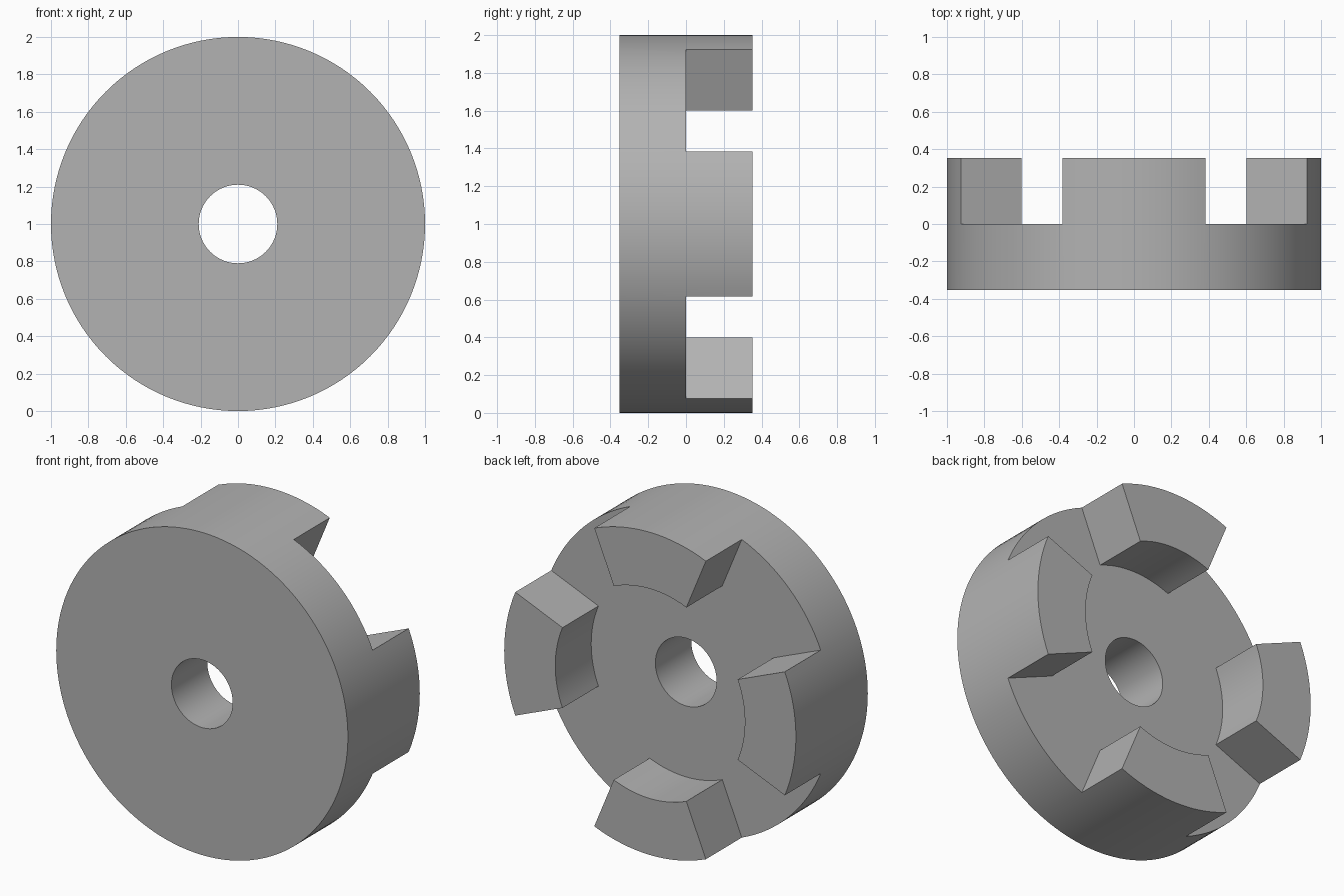
import bpy
import bmesh
from math import atan2, hypot, pi, radians
from mathutils import Matrix, Vector

cube = bpy.data.objects.get("Cube")
if cube:
    bpy.data.objects.remove(cube, do_unlink=True)

BORE_R, JAW_R, OUTER_R = 0.21, 0.65, 1.0
HALF_DEPTH = 0.352
SEGMENTS = 128
JAWS = 4
JAW_HALF_ANGLE = radians(22.5)

# One plain grey material
grey = bpy.data.materials.new("grey_metal")
colour = (0.45, 0.45, 0.45, 1.0)
grey.diffuse_color = colour
grey.use_nodes = True
grey.node_tree.nodes["Principled BSDF"].inputs["Base Color"].default_value = colour

bm = bmesh.new()

# Disc with a central bore: a closed profile spun about the y axis
profile = [(BORE_R, -HALF_DEPTH), (OUTER_R, -HALF_DEPTH),
           (OUTER_R, 0), (JAW_R, 0), (BORE_R, 0)]
verts = [bm.verts.new((r, y, 0)) for r, y in profile]
edges = [bm.edges.new((v, verts[(i + 1) % len(verts)])) for i, v in enumerate(verts)]
bmesh.ops.spin(bm, geom=verts + edges, cent=(0, 0, 0), axis=(0, 1, 0),
               angle=2 * pi, steps=SEGMENTS, use_merge=False)
bmesh.ops.remove_doubles(bm, verts=bm.verts[:], dist=0.0005)
bmesh.ops.recalc_face_normals(bm, faces=bm.faces[:])


def in_jaw(face):
    """True for back faces in the outer ring that lie within a jaw's sector."""
    c = face.calc_center_median()
    if abs(c.y) > 0.001 or hypot(c.x, c.z) < JAW_R:
        return False
    step = 2 * pi / JAWS
    offset = (atan2(c.z, c.x) + step / 2) % step - step / 2
    return abs(offset) < JAW_HALF_ANGLE


# Four jaws raised from the back of the disc
footprint = [f for f in bm.faces if in_jaw(f)]
raised = bmesh.ops.extrude_face_region(bm, geom=footprint)["geom"]
bmesh.ops.translate(bm, vec=Vector((0, HALF_DEPTH, 0)),
                    verts=[g for g in raised if isinstance(g, bmesh.types.BMVert)])
leftover = [f for f in footprint if f.is_valid]
if leftover:
    bmesh.ops.delete(bm, geom=leftover, context="FACES")
bmesh.ops.recalc_face_normals(bm, faces=bm.faces[:])
bmesh.ops.transform(bm, matrix=Matrix.Translation((0, 0, OUTER_R)), verts=bm.verts[:])

mesh = bpy.data.meshes.new("jaw_coupling")
bm.to_mesh(mesh)
bm.free()
mesh.materials.append(grey)
coupling = bpy.data.objects.new("jaw_coupling", mesh)
bpy.context.collection.objects.link(coupling)

# Smooth round walls, crisp corners
bpy.context.view_layer.objects.active = coupling
coupling.select_set(True)
bpy.ops.object.shade_smooth_by_angle(angle=radians(30))
